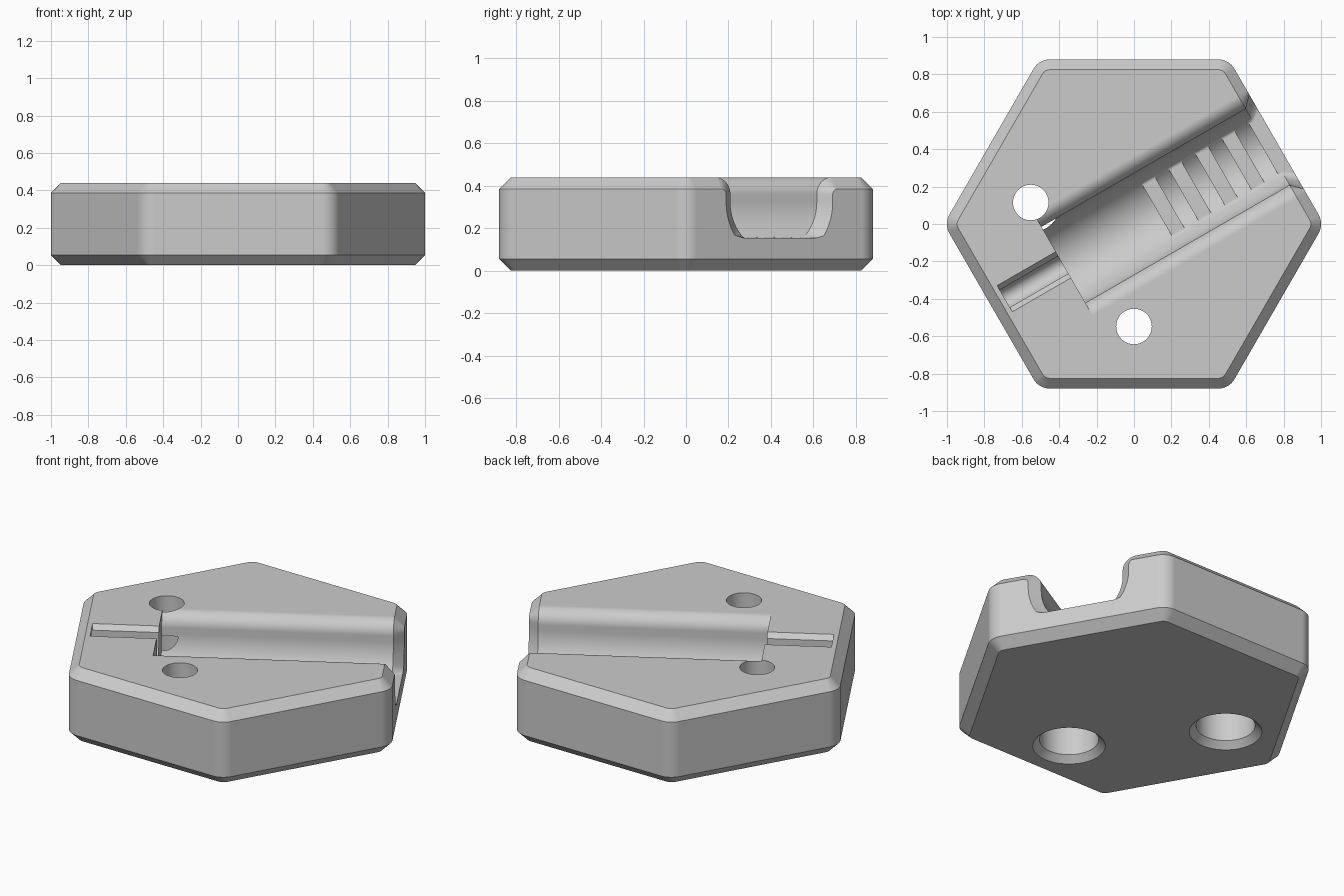
import bpy, bmesh
from math import sin, cos, pi, radians
from mathutils import Matrix

if "Cube" in bpy.data.objects:
    bpy.data.objects.remove(bpy.data.objects["Cube"])

HEIGHT, APOTHEM, CHAMFER, CORNER = 0.44, 0.88, 0.055, 0.1
AXIS = Matrix.Rotation(radians(30), 4, "Z")   # direction of the channel


def loft(name, rings, turn=None):
    """Closed solid through rings that all have the same number of points."""
    bm = bmesh.new()
    rows = [[bm.verts.new(p) for p in ring] for ring in rings]
    n = len(rows[0])
    for a, b in zip(rows, rows[1:]):
        for i in range(n):
            j = (i + 1) % n
            bm.faces.new((a[i], a[j], b[j], b[i]))
    bm.faces.new(rows[0])
    bm.faces.new(rows[-1])
    bmesh.ops.remove_doubles(bm, verts=bm.verts, dist=1e-5)
    bmesh.ops.recalc_face_normals(bm, faces=bm.faces)
    if turn:
        bm.transform(turn)
    mesh = bpy.data.meshes.new(name)
    bm.to_mesh(mesh)
    bm.free()
    obj = bpy.data.objects.new(name, mesh)
    bpy.context.collection.objects.link(obj)
    return obj


def hexagon(z, inset):
    """Hexagon outline with rounded corners."""
    reach = (APOTHEM - CORNER) / cos(pi / 6)
    r = CORNER - inset
    pts = []
    for k in range(6):
        mid = k * pi / 3
        for s in range(9):
            a = mid + (s / 8 - 0.5) * pi / 3
            pts.append((reach * cos(mid) + r * cos(a),
                        reach * sin(mid) + r * sin(a), z))
    return pts


def circle(x, y, r, z, n=64):
    return [(x + r * cos(2 * pi * i / n), y + r * sin(2 * pi * i / n), z)
            for i in range(n)]


def mirrored(half):
    """Complete a half profile whose first point lies on the centre line."""
    return half + [(-v, z) for v, z in reversed(half[1:])]


RADIUS, MIDDLE, FILLET, FLOOR = 0.235, 0.325, 0.08, 0.155


def channel(u, flat, grow=0.0):
    """Round-bottomed channel section with filleted lips."""
    half = []
    for i in range(33):
        a = i / 32 * pi / 2
        r = RADIUS + grow
        half.append((r * sin(a), MIDDLE - r * cos(a)))
    for i in range(13):
        a = i / 12 * pi / 2
        r = FILLET - grow
        half.append((RADIUS + FILLET - r * cos(a), HEIGHT - FILLET + r * sin(a)))
    half.append((RADIUS + FILLET, HEIGHT + 0.2))
    if flat:
        half = [(v, max(z, FLOOR)) for v, z in half]
    return [(u, v, z) for v, z in mirrored(half)]


def slot(u):
    """Narrow round-bottomed slot section with chamfered lips."""
    r = 0.054
    half = [(r * sin(i / 12 * pi / 2), MIDDLE - r * cos(i / 12 * pi / 2))
            for i in range(13)]
    half += [(r, HEIGHT - 0.027), (0.081, HEIGHT), (0.081, HEIGHT + 0.2)]
    return [(u, v, z) for v, z in mirrored(half)]


# Hexagonal block with chamfered rims
body = loft("hexagonal_block", [hexagon(0, CHAMFER), hexagon(CHAMFER, 0),
                                hexagon(HEIGHT - CHAMFER, 0),
                                hexagon(HEIGHT, CHAMFER)])

# Main channel: ribs stand across the floor, the mouth flares at the rim
stations = [channel(-0.436, False)]
for k in range(4):
    start = 0.143 + k * 0.164
    stations += [channel(start, False), channel(start, True),
                 channel(start + 0.08, True), channel(start + 0.08, False)]
stations += [channel(0.8, False), channel(0.8, True),
             channel(APOTHEM - CHAMFER, True),
             channel(APOTHEM + 0.018, True, CHAMFER + 0.018)]
cutters = [loft("channel_cutter", stations, AXIS)]

# Narrow slot behind the channel
cutters.append(loft("slot_cutter", [slot(-0.798), slot(-0.4)], AXIS))

# Screw holes, counterbored from below
for x, y in ((-0.552, 0.115), (0, -0.548)):
    cutters.append(loft("hole_cutter", [
        circle(x, y, r, z) for r, z in
        ((0.207, -0.01), (0.16, 0.037), (0.16, 0.31), (0.095, 0.31), (0.095, 0.6))]))

bpy.context.view_layer.objects.active = body
for cutter in cutters:
    cutter.hide_render = True
    mod = body.modifiers.new("cut", "BOOLEAN")
    mod.operation = "DIFFERENCE"
    mod.solver = "EXACT"
    mod.object = cutter
    bpy.ops.object.modifier_apply(modifier=mod.name)
    bpy.data.objects.remove(cutter)

# Single grey material
grey = bpy.data.materials.new("light_grey")
grey.use_nodes = True
grey.diffuse_color = (0.6, 0.6, 0.6, 1)
grey.node_tree.nodes["Principled BSDF"].inputs["Base Color"].default_value = (0.6, 0.6, 0.6, 1)
body.data.materials.clear()
body.data.materials.append(grey)

# Smooth curved areas, keep edges crisp
bpy.ops.object.select_all(action="DESELECT")
body.select_set(True)
bpy.ops.object.shade_smooth_by_angle(angle=radians(25))
weighted = body.modifiers.new("weighted_normals", "WEIGHTED_NORMAL")
weighted.keep_sharp = True
